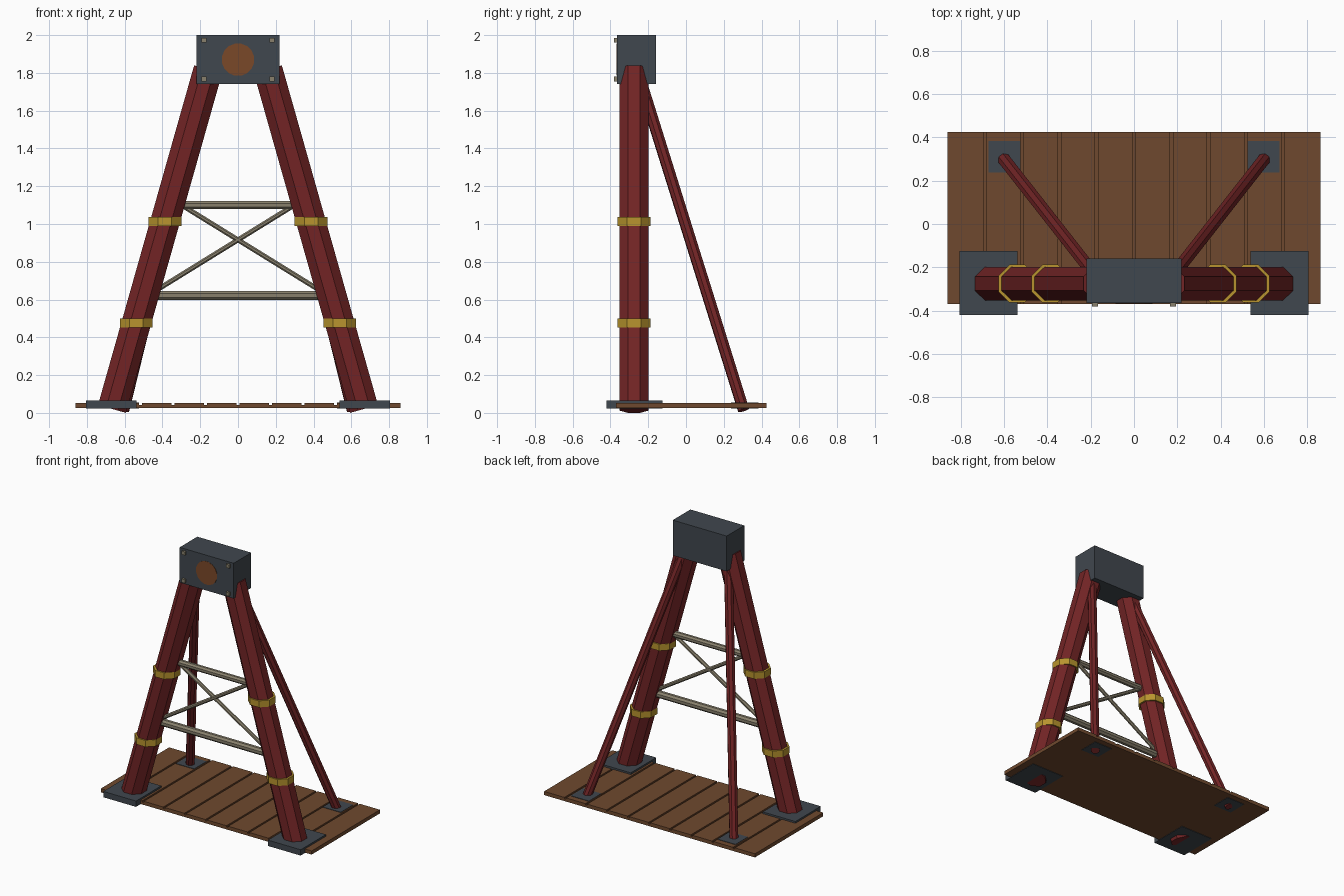
import bpy, bmesh, math
from mathutils import Vector, Matrix

if "Cube" in bpy.data.objects:
    bpy.data.objects.remove(bpy.data.objects["Cube"])


def material(name, rgb):
    lin = [(c / 255 / 12.92) if c < 11 else ((c / 255 + 0.055) / 1.055) ** 2.4 for c in rgb]
    m = bpy.data.materials.new(name)
    m.diffuse_color = (*lin, 1)
    m.use_nodes = True
    m.node_tree.nodes["Principled BSDF"].inputs["Base Color"].default_value = m.diffuse_color
    return m


RED = material("dark red paint", (114, 36, 37))
STEEL = material("slate steel", (64, 71, 78))
WOOD = material("brown wood", (111, 73, 46))
YELLOW = material("yellow band", (184, 148, 46))
BARE = material("bare metal", (136, 128, 108))
RUST = material("rust", (122, 72, 40))


def finish(name, bm, mat):
    me = bpy.data.meshes.new(name)
    bm.to_mesh(me)
    bm.free()
    me.materials.append(mat)
    ob = bpy.data.objects.new(name, me)
    bpy.context.collection.objects.link(ob)
    return ob


def box(name, mat, x, y, z):
    """Box from (min, max) pairs."""
    bm = bmesh.new()
    bmesh.ops.create_cube(bm, size=1)
    lo, hi = Vector((x[0], y[0], z[0])), Vector((x[1], y[1], z[1]))
    for v in bm.verts:
        v.co = Vector(((lo[i] + hi[i]) / 2 + v.co[i] * (hi[i] - lo[i])) for i in range(3))
    return finish(name, bm, mat)


def rod(name, mat, a, b, apothem, sides=8):
    """Flat-sided rod between two points; apothem is the distance to its flats."""
    a, b = Vector(a), Vector(b)
    d = b - a
    r = apothem / math.cos(math.pi / sides)
    bm = bmesh.new()
    bmesh.ops.create_cone(bm, cap_ends=True, segments=sides, radius1=r, radius2=r, depth=d.length)
    rot = Matrix() if d.normalized().z > 0.999 else d.to_track_quat('Z', 'Y').to_matrix().to_4x4()
    bm.transform(Matrix.Translation((a + b) / 2) @ rot @ Matrix.Rotation(math.pi / sides, 4, 'Z'))
    return finish(name, bm, mat)


LEG_Y = -0.275

# Planked deck: a solid slab with ten raised boards
box("deck_slab", WOOD, (-0.86, 0.86), (-0.37, 0.425), (0.025, 0.042))
step = 1.72 / 10
for i in range(10):
    x0 = -0.86 + i * step
    g0 = 0 if i == 0 else 0.007
    g1 = 0 if i == 9 else 0.007
    box(f"deck_board_{i + 1}", WOOD, (x0 + g0, x0 + step - g1), (-0.37, 0.425), (0.042, 0.052))

# Head block with corner bolts and a round rusty plate on the front
box("head_block", STEEL, (-0.22, 0.22), (-0.365, -0.16), (1.74, 2.0))
rod("front_disc", RUST, (0, -0.36, 1.87), (0, -0.367, 1.87), 0.085, 16)
for x in (-0.18, 0.18):
    for z in (1.768, 1.973):
        box("head_bolt", BARE, (x - 0.013, x + 0.013), (-0.381, -0.36), (z - 0.013, z + 0.013))

for s, side in ((-1, "left"), (1, "right")):
    # Main leg, its foot plate and yellow bands
    rod(f"{side}_leg", RED, (s * 0.667, LEG_Y, 0.021), (s * 0.158, LEG_Y, 1.819), 0.077)
    box(f"{side}_foot_plate", STEEL, sorted((s * 0.538, s * 0.805)), (-0.42, -0.125), (0.022, 0.065))
    for x, z in ((0.539, 0.475), (0.387, 1.014)):
        rod(f"{side}_leg_band", YELLOW, (s * x, LEG_Y, z - 0.024), (s * x, LEG_Y, z + 0.024), 0.087)
    # Rear brace and its foot plate
    rod(f"{side}_rear_brace", RED, (s * 0.605, 0.305, 0.015), (s * 0.17, -0.25, 1.79), 0.029)
    box(f"{side}_brace_plate", STEEL, sorted((s * 0.524, s * 0.672)), (0.238, 0.383), (0.022, 0.055))
    # Diagonal cross strut
    rod(f"{side}_cross_strut", BARE, (s * 0.46, LEG_Y, 0.632), (-s * 0.34, LEG_Y, 1.126), 0.013)

# Horizontal cross bars between the legs
rod("upper_cross_bar", BARE, (-0.35, LEG_Y, 1.1), (0.35, LEG_Y, 1.1), 0.021)
rod("lower_cross_bar", BARE, (-0.48, LEG_Y, 0.622), (0.48, LEG_Y, 0.622), 0.024)
